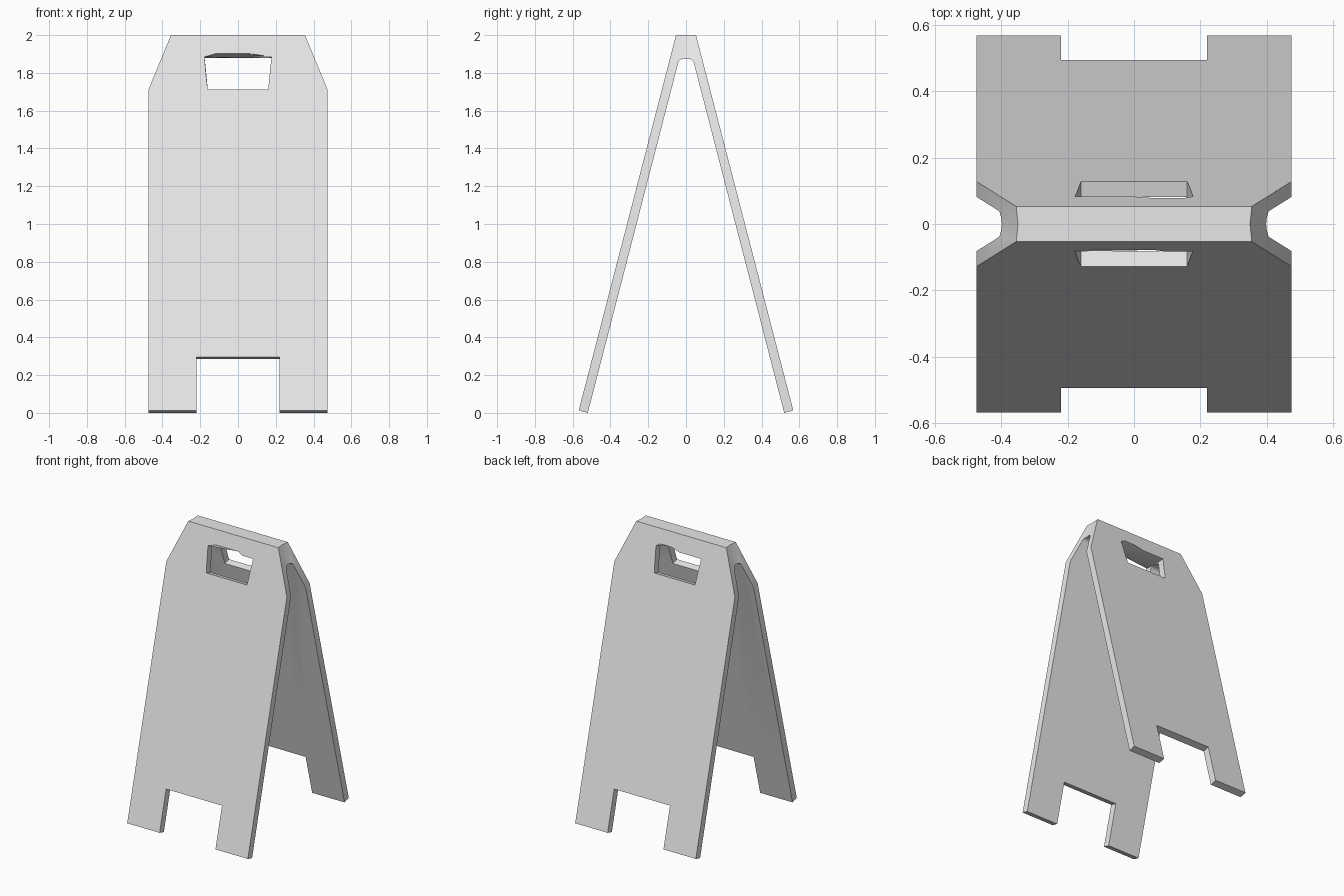
import bpy
import bmesh
import math

cube = bpy.data.objects.get("Cube")
if cube:
    bpy.data.objects.remove(cube, do_unlink=True)

# Single plastic colour
grey = bpy.data.materials.new("light_grey")
grey.use_nodes = True
grey.diffuse_color = (0.8, 0.8, 0.8, 1)
grey.node_tree.nodes["Principled BSDF"].inputs["Base Color"].default_value = (0.8, 0.8, 0.8, 1)


def loft(name, rings):
    """Closed solid joining equal-length rings of points."""
    bm = bmesh.new()
    loops = [[bm.verts.new(p) for p in ring] for ring in rings]
    count = len(loops[0])
    for a, b in zip(loops, loops[1:]):
        for i in range(count):
            j = (i + 1) % count
            bm.faces.new((a[i], a[j], b[j], b[i]))
    bm.faces.new(loops[0])
    bm.faces.new(loops[-1])
    bmesh.ops.recalc_face_normals(bm, faces=bm.faces)
    mesh = bpy.data.meshes.new(name)
    bm.to_mesh(mesh)
    bm.free()
    obj = bpy.data.objects.new(name, mesh)
    bpy.context.collection.objects.link(obj)
    return obj


def cut(target, points, depth):
    """Cut through both panels; points are (x, z at the middle, rise per unit depth)."""
    cutter = loft("cutter", [[(x, y, z + rise * abs(y)) for x, z, rise in points]
                             for y in (-depth, 0, depth)])
    cutter.hide_render = True
    mod = target.modifiers.new("cut", "BOOLEAN")
    mod.operation = "DIFFERENCE"
    mod.solver = "EXACT"
    mod.object = cutter
    bpy.context.view_layer.objects.active = target
    bpy.ops.object.modifier_apply(modifier=mod.name)
    bpy.data.objects.remove(cutter, do_unlink=True)


# Folded A-shaped board: half of the side profile, mirrored, extruded across x
half = [(0.053, 2.0), (0.568, 0.013), (0.52, 0.0), (0.041, 1.855),
        (0.036, 1.866), (0.02, 1.874)]
profile = half + [(-y, z) for y, z in reversed(half)]
board = loft("folding_sign_board", [[(x, y, z) for y, z in profile]
                                    for x in (-0.475, 0.475)])
board.data.materials.append(grey)

# Slanted upper corners
for side in (-1, 1):
    cut(board, [(side * 0.275, 2.193, 0.26), (side * 0.515, 1.573, 0.26),
                (side * 0.515, 2.193, 0.26)], 0.3)

# Gap between the feet
cut(board, [(-0.22, -0.5, 0), (0.22, -0.5, 0),
            (0.22, 0.168, 0.26), (-0.22, 0.168, 0.26)], 0.8)

# Hand hole with a slightly peaked upper edge
cut(board, [(-0.16, 1.678, 0.26), (0.16, 1.678, 0.26), (0.178, 1.878, 0.08),
            (0.06, 1.878, 0.32), (-0.178, 1.878, 0.08)], 0.3)

# Smooth the inner fold, keep every other edge crisp
bpy.ops.object.select_all(action="DESELECT")
board.select_set(True)
bpy.context.view_layer.objects.active = board
bpy.ops.object.shade_smooth_by_angle(angle=math.radians(40))
